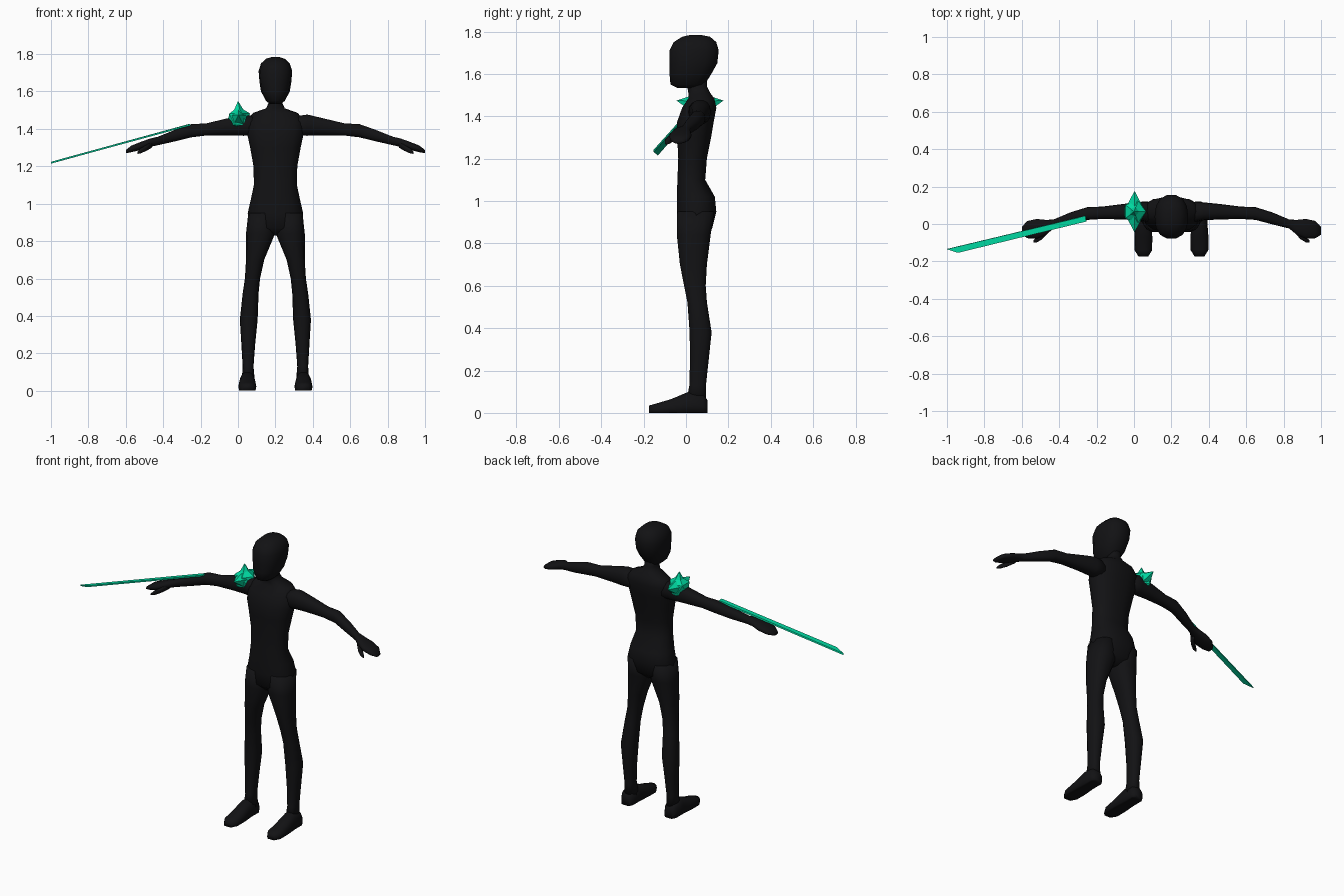
import bpy, bmesh, math
from mathutils import Vector

if "Cube" in bpy.data.objects:
    bpy.data.objects.remove(bpy.data.objects["Cube"])

BODY_X = 0.2
SIDES = 14


def material(name, rgb):
    m = bpy.data.materials.new(name)
    m.diffuse_color = (*rgb, 1)
    m.use_nodes = True
    m.node_tree.nodes["Principled BSDF"].inputs["Base Color"].default_value = m.diffuse_color
    return m


black = material("black", (0.006, 0.006, 0.007))
green = material("green", (0.0, 0.68, 0.35))


def ring(center, a, b, power=0.85):
    """Rounded oval around center spanned by half-axes a and b."""
    pts = []
    for i in range(SIDES):
        t = 2 * math.pi * i / SIDES
        c, s = math.cos(t), math.sin(t)
        u = math.copysign(abs(c) ** power, c)
        v = math.copysign(abs(s) ** power, s)
        p = Vector(center) + Vector(a) * u + Vector(b) * v
        p.z = max(p.z, 0)
        pts.append(p)
    return pts


def finish(bm, name, mat, x=0.0, smooth=False, mirror=False):
    bmesh.ops.recalc_face_normals(bm, faces=bm.faces[:])
    for f in bm.faces:
        f.smooth = smooth
    me = bpy.data.meshes.new(name)
    bm.to_mesh(me)
    bm.free()
    me.materials.append(mat)
    ob = bpy.data.objects.new(name, me)
    bpy.context.collection.objects.link(ob)
    ob.location.x = x
    if mirror:
        ob.modifiers.new("mirror", 'MIRROR').use_clip = False
    return ob


def loft(name, rings, mirror=False):
    """Skin a row of rings and close both ends."""
    bm = bmesh.new()
    rows = [[bm.verts.new(p) for p in r] for r in rings]
    for r0, r1 in zip(rows, rows[1:]):
        for i in range(SIDES):
            j = (i + 1) % SIDES
            bm.faces.new((r0[i], r0[j], r1[j], r1[i]))
    bm.faces.new(rows[0])
    bm.faces.new(rows[-1])
    return finish(bm, name, black, BODY_X, True, mirror)


def upright(z, x0, x1, y0, y1):
    """Horizontal ring given by its x and y limits."""
    return ring(((x0 + x1) / 2, (y0 + y1) / 2, z),
                ((x1 - x0) / 2, 0, 0), (0, (y1 - y0) / 2, 0))


# torso with neck: z, half width, front y, back y
torso = [(.83, .04, .0, .08), (.87, .14, -.04, .125), (.95, .148, -.045, .145),
         (1.02, .132, -.045, .138), (1.10, .115, -.042, .092), (1.20, .117, -.038, .10),
         (1.30, .135, -.043, .12), (1.37, .15, -.045, .132), (1.44, .155, -.02, .145),
         (1.485, .12, .01, .135), (1.51, .05, .01, .115), (1.54, .036, .005, .10),
         (1.60, .04, .005, .10)]
loft("torso", [upright(z, -w, w, f, b) for z, w, f, b in torso])

# head
head = [(1.533, .03, -.04, .06), (1.55, .05, -.075, .09), (1.60, .077, -.08, .122),
        (1.65, .085, -.08, .15), (1.71, .09, -.08, .157), (1.75, .077, -.06, .145),
        (1.775, .05, -.02, .115), (1.784, .02, .02, .07)]
loft("head", [upright(z, -w, w, f, b) for z, w, f, b in head])

# legs: z, inner x, outer x, front y, back y
legs = [(.95, .01, .145, -.043, .135), (.84, .002, .157, -.045, .118), (.70, .06, .157, -.03, .10),
        (.60, .082, .163, -.01, .094), (.52, .09, .175, .006, .10), (.38, .095, .19, .016, .122),
        (.25, .108, .182, .018, .108), (.13, .117, .175, .015, .095), (.05, .11, .18, .0, .095)]
loft("legs", [upright(*r) for r in legs], mirror=True)

# feet: y, half width, top z
feet = [(.102, .028, .06), (.08, .042, .09), (.01, .042, .10), (-.07, .048, .066),
        (-.14, .047, .045), (-.175, .025, .035)]
loft("feet", [ring((.15, y, h * .35), (w, 0, 0), (0, 0, h * .65)) for y, w, h in feet], mirror=True)

# arms and palms: x, y, z, half depth, half height
arms = [(.09, .06, 1.415, .06, .05), (.17, .068, 1.42, .048, .058), (.25, .066, 1.412, .042, .047),
        (.37, .06, 1.397, .033, .033), (.45, .056, 1.39, .034, .036), (.54, .03, 1.363, .032, .031),
        (.63, .0, 1.335, .024, .023), (.67, -.018, 1.326, .04, .023), (.72, -.026, 1.309, .053, .022),
        (.77, -.03, 1.293, .046, .018), (.799, -.036, 1.279, .022, .009)]
loft("arms", [ring((x, y, z), (0, d, 0), (0, 0, h)) for x, y, z, d, h in arms], mirror=True)

# thumbs
thumbs = [(.66, -.03, 1.318, .018), (.69, -.065, 1.298, .016),
          (.72, -.085, 1.283, .014), (.738, -.093, 1.272, .006)]
loft("thumbs", [ring((x, y, z), (0, r, 0), (0, 0, r)) for x, y, z, r in thumbs], mirror=True)

# spiked shoulder guard: faceted core
core = Vector((.003, .066, 1.452))
bm = bmesh.new()
bmesh.ops.create_icosphere(bm, subdivisions=1, radius=.068)
bmesh.ops.translate(bm, vec=core, verts=bm.verts)
finish(bm, "shoulder_guard", green)

# shoulder guard spikes
for name, tip in (("top_spike", (.0, .066, 1.55)),
                  ("front_spike", (.003, -.045, 1.474)),
                  ("back_spike", (.003, .177, 1.474))):
    axis = Vector(tip) - core
    bm = bmesh.new()
    bmesh.ops.create_cone(bm, cap_ends=True, segments=5, radius1=.042, radius2=0, depth=.075)
    bmesh.ops.translate(bm, vec=(0, 0, axis.length - .0375), verts=bm.verts)
    rot = axis.to_track_quat('Z', 'Y').to_matrix()
    bmesh.ops.rotate(bm, cent=(0, 0, 0), matrix=rot, verts=bm.verts)
    bmesh.ops.translate(bm, vec=core, verts=bm.verts)
    finish(bm, name, green)

# forearm blade with slanted tip
outline = [(-.26, .043, 1.422), (-1, -.134, 1.219), (-.94, -.153, 1.236), (-.255, .014, 1.422)]
thick = Vector((-.001, -.001, .0045))
bm = bmesh.new()
top = [bm.verts.new(Vector(p) + thick) for p in outline]
low = [bm.verts.new(Vector(p) - thick) for p in outline]
bm.faces.new(top)
bm.faces.new(low)
for i in range(4):
    j = (i + 1) % 4
    bm.faces.new((top[i], top[j], low[j], low[i]))
finish(bm, "forearm_blade", green)
